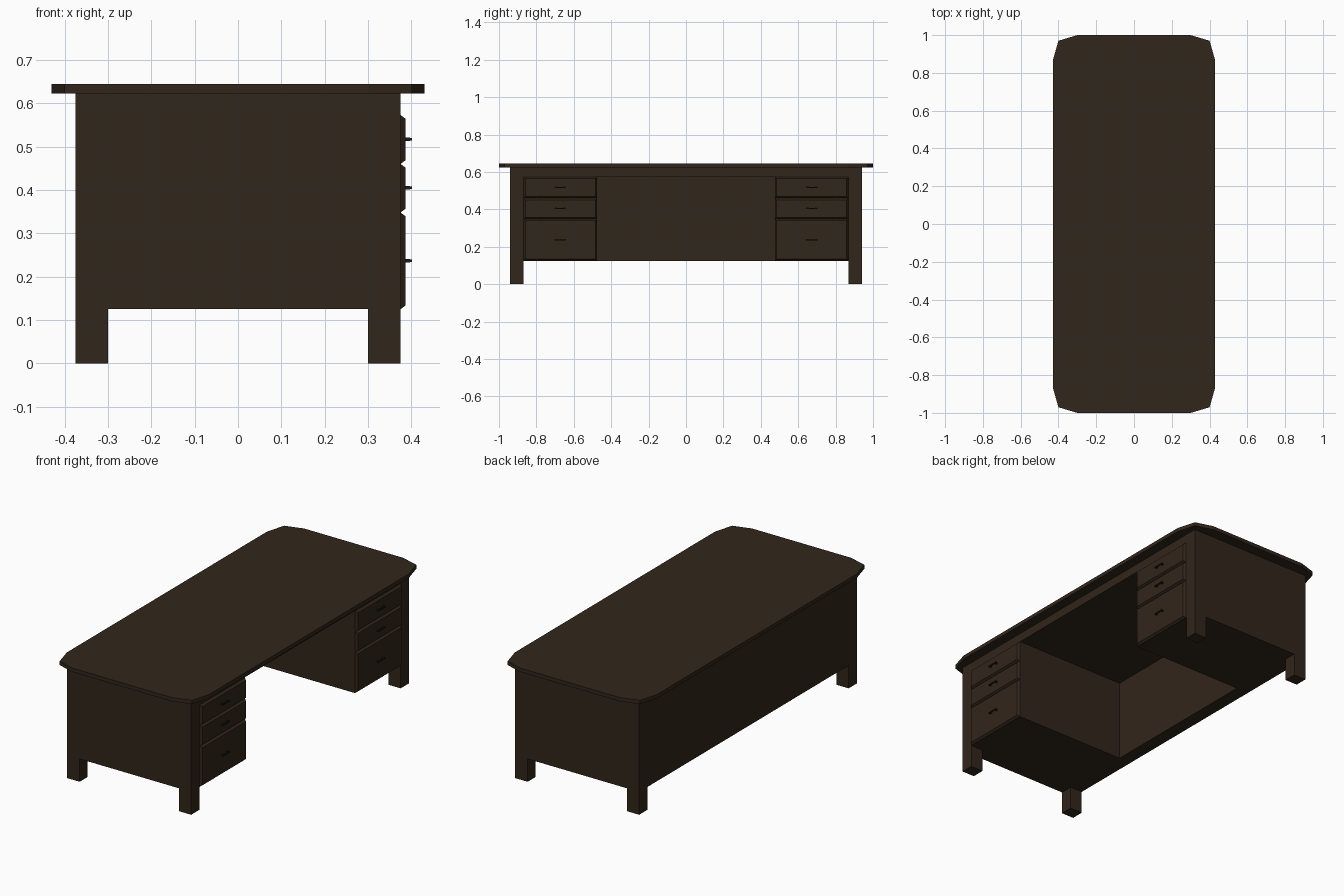
import bpy, bmesh

if "Cube" in bpy.data.objects:
    bpy.data.objects.remove(bpy.data.objects["Cube"])


def material(name, rgb):
    m = bpy.data.materials.new(name)
    m.diffuse_color = (*rgb, 1)
    m.use_nodes = True
    m.node_tree.nodes["Principled BSDF"].inputs["Base Color"].default_value = m.diffuse_color
    return m


wood = material("dark_wood", (0.031, 0.019, 0.011))
metal = material("dark_metal", (0.015, 0.012, 0.010))


def add_object(name, bm, mat):
    bmesh.ops.recalc_face_normals(bm, faces=bm.faces)
    mesh = bpy.data.meshes.new(name)
    bm.to_mesh(mesh)
    bm.free()
    mesh.materials.append(mat)
    ob = bpy.data.objects.new(name, mesh)
    bpy.context.collection.objects.link(ob)
    return ob


def add_box(bm, x0, x1, y0, y1, z0, z1, inset=0):
    """Box along x; its x1 end can be inset for a chamfered front."""
    def ring(x, i):
        return [bm.verts.new((x, y, z)) for y, z in
                ((y0 + i, z0 + i), (y1 - i, z0 + i), (y1 - i, z1 - i), (y0 + i, z1 - i))]
    a, b = ring(x0, 0), ring(x1, inset)
    bm.faces.new(a)
    bm.faces.new(b)
    for i in range(4):
        j = (i + 1) % 4
        bm.faces.new((a[i], a[j], b[j], b[i]))


def box(name, *dims, mat=wood, inset=0):
    bm = bmesh.new()
    add_box(bm, *dims, inset=inset)
    return add_object(name, bm, mat)


# Desktop with faceted corners
corner = [(0.43, 0.865), (0.40, 0.97), (0.30, 1.0)]
outline = (corner + [(-x, y) for x, y in reversed(corner)]
           + [(-x, -y) for x, y in corner] + [(x, -y) for x, y in reversed(corner)])
bm = bmesh.new()
face = bm.faces.new([bm.verts.new((x, y, 0.623)) for x, y in outline])
top = bmesh.ops.extrude_face_region(bm, geom=[face])["geom"]
bmesh.ops.translate(bm, verts=[v for v in top if isinstance(v, bmesh.types.BMVert)],
                    vec=(0, 0, 0.021))
add_object("desktop", bm, wood)

# Body with the kneehole cut out
body = box("body", -0.375, 0.375, -0.94, 0.94, 0.125, 0.623)
cutter = box("kneehole_cutter", -0.30, 0.5, -0.475, 0.475, 0.0, 0.575)
mod = body.modifiers.new("kneehole", "BOOLEAN")
mod.operation = "DIFFERENCE"
mod.solver = "EXACT"
mod.object = cutter
bpy.context.view_layer.objects.active = body
bpy.ops.object.modifier_apply(modifier=mod.name)
bpy.data.objects.remove(cutter)

# Corner feet
for sx, xn in ((1, "front"), (-1, "back")):
    for sy, yn in ((1, "right"), (-1, "left")):
        xs = sorted((sx * 0.30, sx * 0.375))
        ys = sorted((sy * 0.87, sy * 0.94))
        box(f"{xn}_{yn}_foot", *xs, *ys, 0, 0.125)

# Chamfered drawer fronts with bar handles
drawers = [("bottom", 0.125, 0.348, 0.237), ("middle", 0.348, 0.460, 0.405),
           ("top", 0.460, 0.573, 0.517)]
for sy, side in ((1, "right"), (-1, "left")):
    y0, y1 = sorted((sy * 0.475, sy * 0.868))
    yc = sy * 0.672
    for level, z0, z1, zh in drawers:
        box(f"{level}_{side}_drawer", 0.375, 0.387, y0, y1, z0, z1, inset=0.009)
        bm = bmesh.new()
        for dy in (-0.022, 0.022):
            add_box(bm, 0.385, 0.397, yc + dy - 0.005, yc + dy + 0.005, zh - 0.004, zh + 0.004)
        add_box(bm, 0.396, 0.401, yc - 0.03, yc + 0.03, zh - 0.003, zh + 0.003)
        add_object(f"{level}_{side}_handle", bm, metal)
